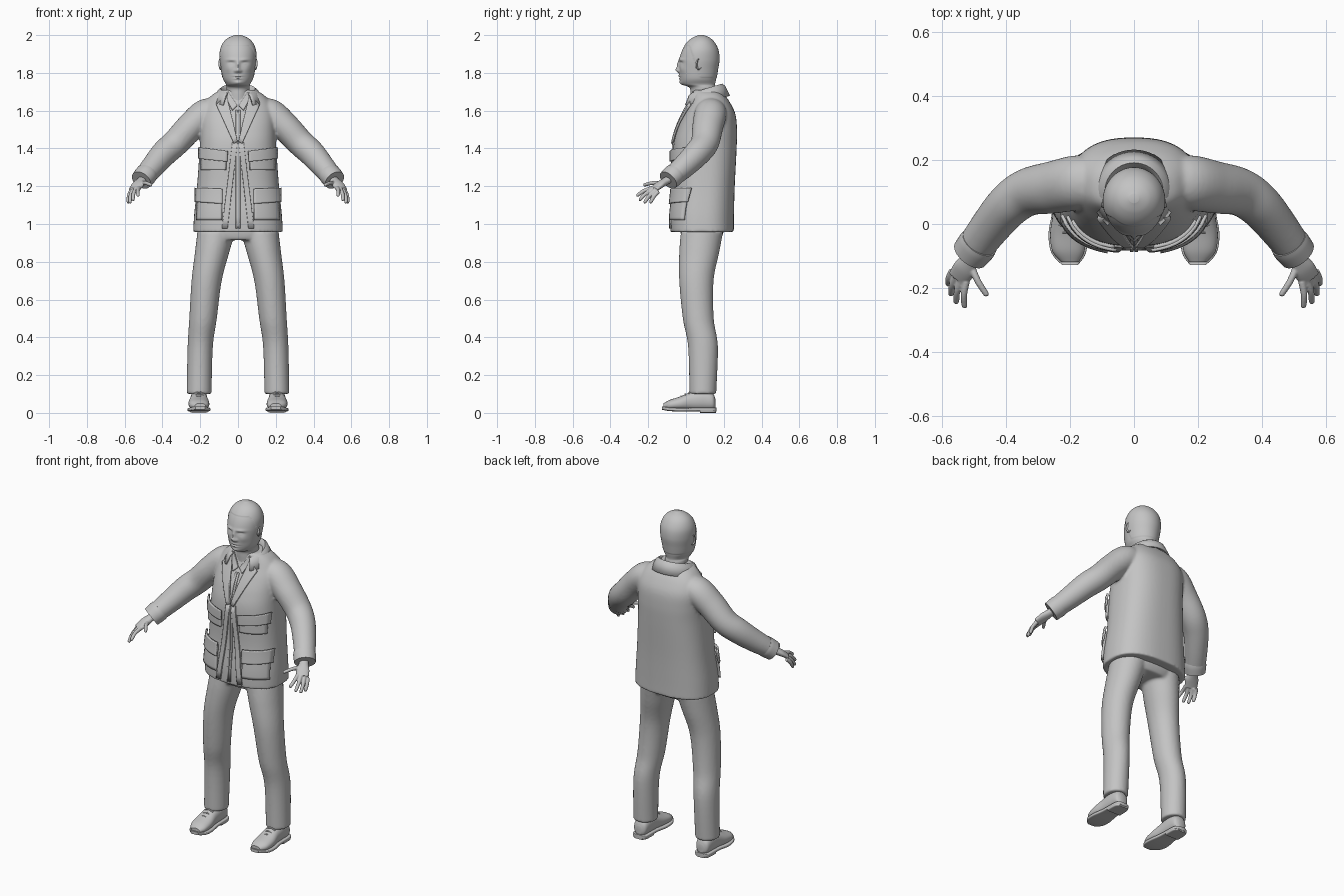
import bpy
import bmesh
import math
from mathutils import Vector, Matrix
from mathutils.bvhtree import BVHTree

cube = bpy.data.objects.get("Cube")
if cube:
    bpy.data.objects.remove(cube, do_unlink=True)

GREY = (0.55, 0.55, 0.55, 1.0)
grey = bpy.data.materials.new("plain_grey")
grey.use_nodes = True
grey.diffuse_color = GREY
shader = grey.node_tree.nodes["Principled BSDF"]
shader.inputs["Base Color"].default_value = GREY
shader.inputs["Roughness"].default_value = 0.8


def smooth_keys(keys, steps):
    """Resample ring keys along a smooth spline."""
    padded = [keys[0]] + list(keys) + [keys[-1]]
    out = []
    for a, b, c, d in zip(padded, padded[1:], padded[2:], padded[3:]):
        for i in range(steps):
            t = i / steps
            out.append([q + t / 2 * (r - p + t * (2 * p - 5 * q + 4 * r - s
                        + t * (3 * (q - r) + s - p)))
                        for p, q, r, s in zip(a, b, c, d)])
    return out + [list(keys[-1])]


def loft(bm, keys, axis="Z", seg=32, steps=6, power=2.0, side=1):
    """Skin rings (x, y, z, half width, half depth) into a closed tube."""
    rings = smooth_keys(keys, steps)
    centres = [Vector((side * r[0], r[1], r[2])) for r in rings]
    loops = []
    for i, (ring, centre) in enumerate(zip(rings, centres)):
        u, v = Vector((1, 0, 0)), Vector((0, 1, 0))
        if axis == "Y":
            v = Vector((0, 0, 1))
        elif axis == "path":
            ahead = centres[min(i + 1, len(centres) - 1)]
            tangent = (ahead - centres[max(i - 1, 0)]).normalized()
            u = tangent.cross(Vector((0, 0, 1))).normalized()
            v = u.cross(tangent)
        loop = []
        for k in range(seg):
            a = math.tau * k / seg
            c, s = math.cos(a), math.sin(a)
            c = math.copysign(abs(c) ** (2 / power), c)
            s = math.copysign(abs(s) ** (2 / power), s)
            loop.append(bm.verts.new(centre + u * c * ring[3] + v * s * ring[4]))
        loops.append(loop)
    for low, high in zip(loops, loops[1:]):
        for k in range(seg):
            n = (k + 1) % seg
            bm.faces.new((low[k], low[n], high[n], high[k]))
    bm.faces.new(loops[0][::-1])
    bm.faces.new(loops[-1])


def finish(name, bm, voxel=0, thick=0, angle=40):
    """Turn a bmesh into a shaded object, fused or thickened if asked."""
    bmesh.ops.recalc_face_normals(bm, faces=bm.faces)
    mesh = bpy.data.meshes.new(name)
    bm.to_mesh(mesh)
    bm.free()
    mesh.materials.append(grey)
    obj = bpy.data.objects.new(name, mesh)
    bpy.context.scene.collection.objects.link(obj)
    bpy.ops.object.select_all(action="DESELECT")
    obj.select_set(True)
    bpy.context.view_layer.objects.active = obj
    bpy.ops.object.shade_smooth_by_angle(angle=math.radians(angle))
    if voxel:
        remesh = obj.modifiers.new("fuse", "REMESH")
        remesh.mode = "VOXEL"
        remesh.voxel_size = voxel
        remesh.use_smooth_shade = True
        soften = obj.modifiers.new("soften", "SMOOTH")
        soften.factor, soften.iterations = 0.5, 5
    if thick:
        shell = obj.modifiers.new("thickness", "SOLIDIFY")
        shell.thickness, shell.offset = thick, 0
    return obj


# Jacket body with sleeves
body = [(0, .085, .957, .238, .168), (0, .086, 1.05, .232, .168),
        (0, .095, 1.2, .217, .163), (0, .1, 1.4, .203, .168),
        (0, .112, 1.5, .2, .158), (0, .125, 1.58, .196, .137),
        (0, .127, 1.64, .175, .108), (0, .118, 1.685, .135, .085),
        (0, .105, 1.71, .09, .07)]
sleeve = [(.1, .13, 1.6, .07, .06), (.17, .13, 1.585, .085, .078),
          (.25, .115, 1.515, .082, .076), (.33, .1, 1.43, .075, .072),
          (.39, .06, 1.375, .07, .07), (.45, -.01, 1.305, .063, .062),
          (.505, -.085, 1.24, .056, .052)]
bm = bmesh.new()
loft(bm, body, seg=64, power=2.5)
for side in (1, -1):
    loft(bm, sleeve, axis="path", side=side)
jacket = finish("jacket", bm, voxel=.008)
surface = BVHTree.FromObject(jacket, bpy.context.evaluated_depsgraph_get())


def patch(name, corners, raise_by=.004, thick=.008, n=10):
    """Lay mirrored four-cornered cloth pieces on the jacket front."""
    for side, label in ((1, "left_"), (-1, "right_")):
        bm = bmesh.new()
        grid = []
        for i in range(n + 1):
            row = []
            for j in range(n + 1):
                s, t = i / n, j / n
                a, b, c, d = [Vector(p) for p in corners]
                p = a.lerp(b, s).lerp(d.lerp(c, s), t)
                start = Vector((side * p.x, -1, p.y))
                hit, normal = surface.ray_cast(start, Vector((0, 1, 0)))[:2]
                if hit is None:
                    hit, normal = surface.find_nearest(Vector((start.x, 0, p.y)))[:2]
                row.append(bm.verts.new(hit + normal * raise_by))
            grid.append(row)
        for r, q in zip(grid, grid[1:]):
            for j in range(n):
                bm.faces.new((r[j], r[j + 1], q[j + 1], q[j]))
        finish(label + name, bm, thick=thick)


# Pockets, flaps, lapels, front edges and shirt collar
patch("chest_pocket", [(.06, 1.37), (.188, 1.38), (.188, 1.285), (.062, 1.285)], .006, .014)
patch("chest_flap", [(.052, 1.385), (.193, 1.405), (.193, 1.345), (.055, 1.33)], .016, .01)
patch("lower_pocket", [(.085, 1.17), (.205, 1.17), (.212, 1.02), (.083, 1.02)], .006, .014)
patch("lower_flap", [(.08, 1.185), (.21, 1.19), (.212, 1.115), (.08, 1.105)], .016, .01)
patch("lapel", [(.06, 1.68), (.112, 1.625), (.022, 1.425), (.002, 1.435)], .008, .012)
patch("front_edge", [(.003, 1.43), (.03, 1.43), (.085, .975), (.055, .975)])
patch("zip_edge", [(.002, 1.6), (.012, 1.6), (.012, .975), (.002, .975)], .002, .006)
patch("shirt_collar", [(.052, 1.7), (.06, 1.66), (.03, 1.6), (.004, 1.625)], .003, .008)

# Folded jacket collar, open at the front
bm = bmesh.new()
rows = []
for k in range(41):
    a = math.radians(-52 + 284 * k / 40)
    drop = .055 * (1 - math.sin(a)) / 2
    rows.append([bm.verts.new((r * math.cos(a), .1 + r * math.sin(a), z - drop))
                 for r, z in ((.075, 1.68), (.083, 1.725), (.092, 1.738),
                              (.104, 1.728), (.128, 1.678))])
for r, q in zip(rows, rows[1:]):
    for j in range(4):
        bm.faces.new((r[j], r[j + 1], q[j + 1], q[j]))
finish("jacket_collar", bm, thick=.01, angle=60)

# Trousers
hips = [(0, .085, 1.05, .2, .11), (0, .085, .96, .212, .114), (0, .08, .915, .18, .1)]
leg = [(.115, .085, .96, .1, .112), (.137, .07, .85, .091, .106),
       (.166, .055, .7, .08, .091), (.185, .065, .5, .073, .082),
       (.2, .09, .35, .067, .079), (.206, .089, .1, .066, .071)]
bm = bmesh.new()
loft(bm, hips, seg=48, power=2.3)
for side in (1, -1):
    loft(bm, leg, side=side)
finish("trousers", bm, voxel=.008)

# Shoes, cuffs and hands
upper = [(.207, .155, .05, .02, .025), (.207, .14, .06, .04, .046),
         (.207, .09, .068, .045, .056), (.207, .03, .062, .047, .05),
         (.207, -.03, .05, .055, .037), (.205, -.085, .042, .05, .027),
         (.2, -.118, .036, .028, .015)]
sole = [(.207, .162, .018, .025, .01), (.207, .14, .018, .045, .01),
        (.207, .04, .018, .049, .01), (.207, -.03, .017, .06, .01),
        (.204, -.09, .02, .054, .01), (.2, -.128, .026, .025, .009)]
heel = [(.207, .16, .011, .028, .011), (.207, .14, .011, .044, .011),
        (.207, .075, .011, .047, .011)]
cuff = [(.482, -.055, 1.268, .06, .057), (.492, -.069, 1.255, .062, .058),
        (.512, -.094, 1.232, .059, .055)]
palm = [(.49, -.065, 1.25, .026, .022), (.512, -.105, 1.228, .026, .02),
        (.53, -.14, 1.207, .036, .019), (.549, -.17, 1.183, .034, .014)]
fingers = {"index": ((.525, -.18, 1.19), (.53, -.262, 1.15)),
           "middle": ((.541, -.176, 1.185), (.557, -.248, 1.126)),
           "ring": ((.556, -.163, 1.178), (.573, -.222, 1.112)),
           "little": ((.567, -.147, 1.172), (.582, -.19, 1.112)),
           "thumb": ((.51, -.13, 1.215), (.459, -.225, 1.207))}
for side, label in ((1, "left_"), (-1, "right_")):
    for name, keys, power in (("shoe", upper, 2.2), ("sole", sole, 5), ("heel", heel, 5)):
        bm = bmesh.new()
        loft(bm, keys, axis="Y", power=power, side=side)
        finish(label + name, bm)
    for i in range(3):
        bm = bmesh.new()
        y, z = .018 - i * .022, .11 - i * .011
        loft(bm, [(.18, y, z - .01, .004, .004), (.207, y, z, .004, .004),
                  (.234, y, z - .01, .004, .004)], axis="path", seg=8, side=side)
        finish(label + "lace", bm)
    bm = bmesh.new()
    loft(bm, cuff, axis="path", side=side)
    finish(label + "cuff", bm)
    bm = bmesh.new()
    loft(bm, palm, axis="path", side=side)
    for base, tip in fingers.values():
        base, tip = Vector(base), Vector(tip)
        bend = base.lerp(tip, .5) + Vector((.004, 0, .006))
        loft(bm, [(*base, .012, .012), (*bend, .0105, .0105),
                  (*base.lerp(tip, .93), .009, .009), (*tip, .004, .004)],
             axis="path", seg=12, side=side)
    finish(label + "hand", bm, voxel=.003)

# Head and neck
skull = [(0, .09, 1.58, .065, .065), (0, .09, 1.68, .062, .066),
         (0, .087, 1.722, .062, .069), (0, .066, 1.74, .064, .088),
         (0, .064, 1.77, .08, .096), (0, .066, 1.82, .089, .102),
         (0, .07, 1.87, .095, .105), (0, .075, 1.92, .093, .095),
         (0, .078, 1.96, .077, .073), (0, .08, 1.986, .05, .045),
         (0, .08, 2, .015, .014)]
# Face relief: x, z, spread in x, spread in z, height
relief = [(0, 1.814, .012, .013, .016), (0, 1.84, .009, .025, .011),
          (.014, 1.81, .008, .008, .007), (.035, 1.869, .026, .008, .006),
          (.036, 1.852, .017, .01, -.009), (.036, 1.849, .012, .006, .005),
          (0, 1.784, .022, .005, .006), (0, 1.777, .025, .003, -.004),
          (0, 1.77, .018, .005, .006), (0, 1.747, .02, .012, .007),
          (.05, 1.82, .02, .018, .004)]
bm = bmesh.new()
loft(bm, skull, seg=112, steps=11)
for v in bm.verts:
    x, y, z = v.co
    if y < .04:
        for cx, cz, sx, sz, height in relief:
            v.co.y -= height * math.exp(-((abs(x) - cx) / sx) ** 2 - ((z - cz) / sz) ** 2)
    # Close-cropped hair stands slightly proud of the skin
    if z > 1.945 - min(max((y - .02) * 3, 0), .17):
        v.co.x *= 1.025
        v.co.y = .075 + (y - .075) * 1.025
finish("head", bm, angle=60)

# Ears
for side, label in ((1, "left_"), (-1, "right_")):
    bm = bmesh.new()
    place = (Matrix.Translation((side * .092, .07, 1.848))
             @ Matrix.Rotation(-.2, 4, "X") @ Matrix.Rotation(side * .35, 4, "Z")
             @ Matrix.Diagonal((.01, .021, .033, 1)))
    bmesh.ops.create_uvsphere(bm, u_segments=20, v_segments=12, radius=1, matrix=place)
    for v in bm.verts:
        local = place.inverted() @ v.co
        if local.x * side > .6:
            v.co.x -= side * .008
    finish(label + "ear", bm)
